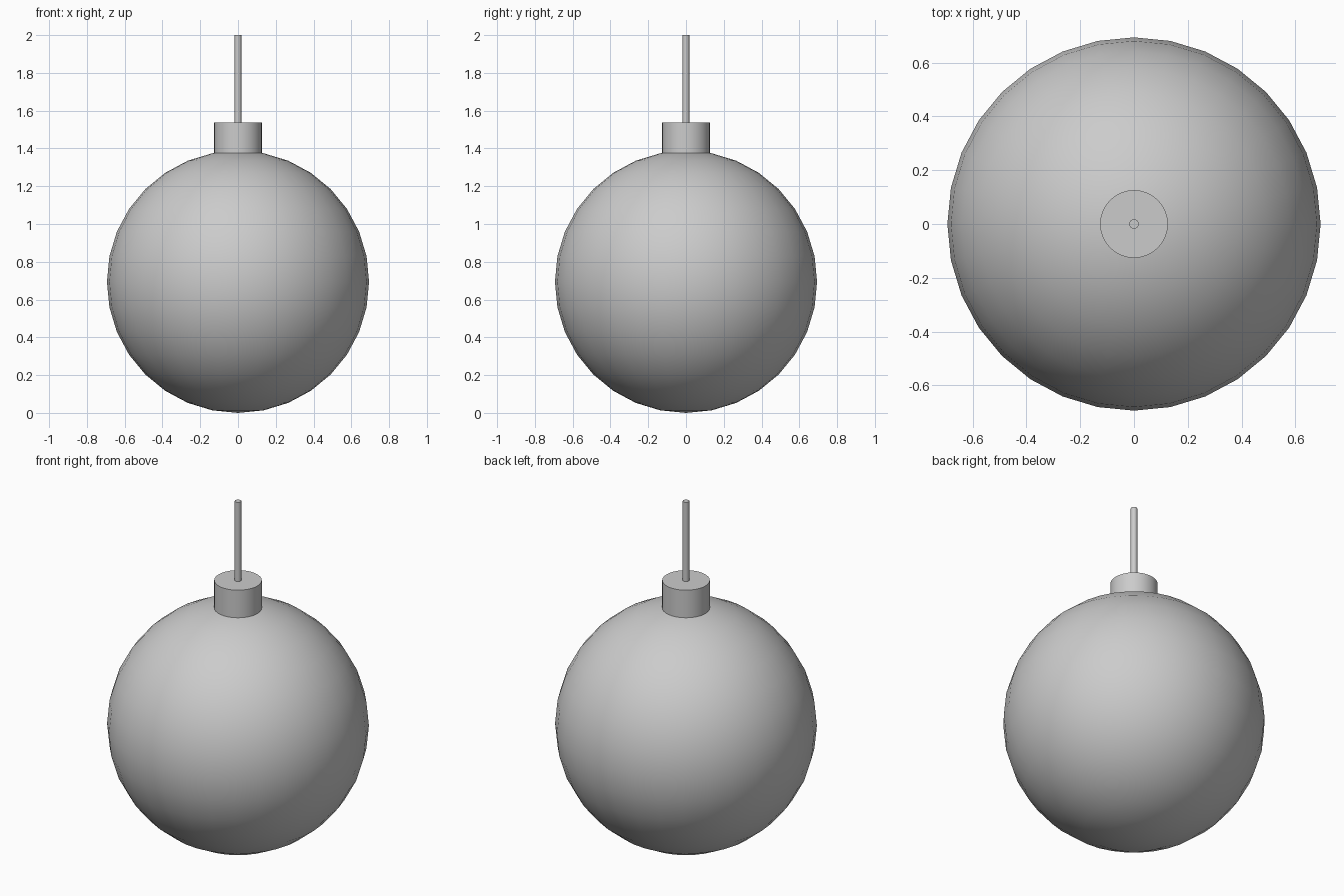
import bpy
import math

if "Cube" in bpy.data.objects:
    bpy.data.objects.remove(bpy.data.objects["Cube"])

R = 0.694  # globe radius


def smooth(ob, name):
    ob.name = name
    bpy.ops.object.shade_smooth_by_angle(angle=math.radians(35))
    return ob


def rod(name, radius, z0, z1, sides):
    bpy.ops.mesh.primitive_cylinder_add(vertices=sides, radius=radius, depth=z1 - z0,
                                        location=(0, 0, (z0 + z1) / 2))
    return smooth(bpy.context.object, name)


# Round globe standing on the ground plane
bpy.ops.mesh.primitive_uv_sphere_add(segments=32, ring_count=16, radius=R, location=(0, 0, R))
smooth(bpy.context.object, "globe")

# Collar on top of the globe
rod("collar", 0.126, 1.375, 1.537, 32)

# Thin hanging stem
rod("stem", 0.0175, 1.52, 2.0, 32)
